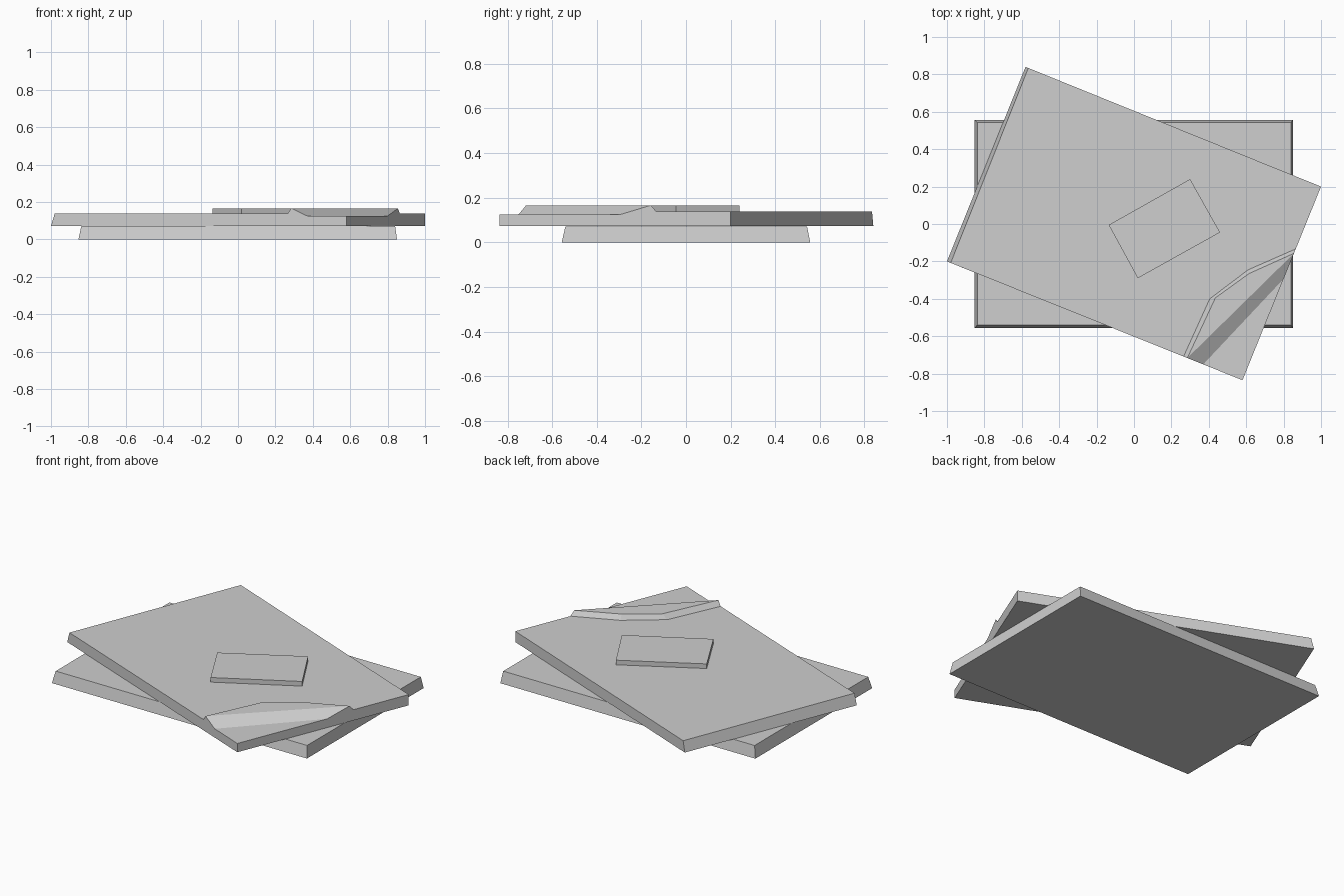
import bpy
import bmesh

cube = bpy.data.objects.get("Cube")
if cube:
    bpy.data.objects.remove(cube, do_unlink=True)

GREY = (0.62, 0.62, 0.62, 1.0)
mat = bpy.data.materials.new("plain grey")
mat.use_nodes = True
mat.diffuse_color = GREY
mat.node_tree.nodes["Principled BSDF"].inputs["Base Color"].default_value = GREY


def finish(name, bm):
    bmesh.ops.recalc_face_normals(bm, faces=bm.faces)
    mesh = bpy.data.meshes.new(name)
    bm.to_mesh(mesh)
    bm.free()
    mesh.materials.append(mat)
    obj = bpy.data.objects.new(name, mesh)
    bpy.context.collection.objects.link(obj)
    return obj


def slab(name, bottom, z0, top, z1):
    """Closed slab between two outlines with equal point counts."""
    bm = bmesh.new()
    low = [bm.verts.new((x, y, z0)) for x, y in bottom]
    high = [bm.verts.new((x, y, z1)) for x, y in top]
    bm.faces.new(low[::-1])
    bm.faces.new(high)
    for i in range(len(low)):
        j = (i + 1) % len(low)
        bm.faces.new((low[i], low[j], high[j], high[i]))
    return finish(name, bm)


def rectangle(x0, x1, y0, y1):
    return [(x0, y0), (x1, y0), (x1, y1), (x0, y1)]


# Lower slab with slightly tapered sides
slab("lower_slab", rectangle(-0.853, 0.85, -0.557, 0.557), 0,
     rectangle(-0.838, 0.84, -0.541, 0.543), 0.07)

# Small plate lying on the upper slab
plate = [(-0.135, -0.005), (0.02, -0.29), (0.46, -0.045), (0.30, 0.24)]
slab("small_plate", plate, 0.136, plate, 0.165)

# Upper slab: outline levels, raised fold and dropped front corner
BASE, TOP, RIDGE, DROP = 0.072, 0.137, 0.166, 0.125
levels = {
    BASE: {"west": (-1, -0.2), "south": (0.58, -0.835),
           "east": (1, 0.2), "north": (-0.58, 0.84)},
    TOP: {"west_top": (-0.98, -0.208), "north_top": (-0.565, 0.834),
          "east_top": (1, 0.2),
          "out0": (0.265, -0.7085), "out1": (0.405, -0.40),
          "out2": (0.61, -0.245), "out3": (0.865, -0.133)},
    RIDGE: {"in0": (0.285, -0.7166), "in1": (0.435, -0.395),
            "in2": (0.615, -0.265), "in3": (0.855, -0.157)},
    DROP: {"fold0": (0.37, -0.7507), "fold1": (0.80, -0.293),
           "south_top": (0.58, -0.835)},
}
faces = [
    "west north east south",                                         # underside
    "west_top out0 out1 out2 out3 east_top north_top",               # main top
    "out0 in0 in1 out1", "out1 in1 in2 out2", "out2 in2 in3 out3",   # fold rim
    "in0 in3 in2 in1",                                               # fold top
    "in0 fold0 fold1 in3",                                           # fold slope
    "fold0 south_top fold1",                                         # corner
    "west south south_top fold0 in0 out0 west_top",                  # front side
    "south east east_top out3 in3 fold1 south_top",                  # right side
    "east north north_top east_top",                                 # back side
    "north west west_top north_top",                                 # sloped side
]
bm = bmesh.new()
points = {name: bm.verts.new((*xy, z))
          for z, group in levels.items() for name, xy in group.items()}
for face in faces:
    bm.faces.new([points[n] for n in face.split()])
finish("upper_slab", bm)
